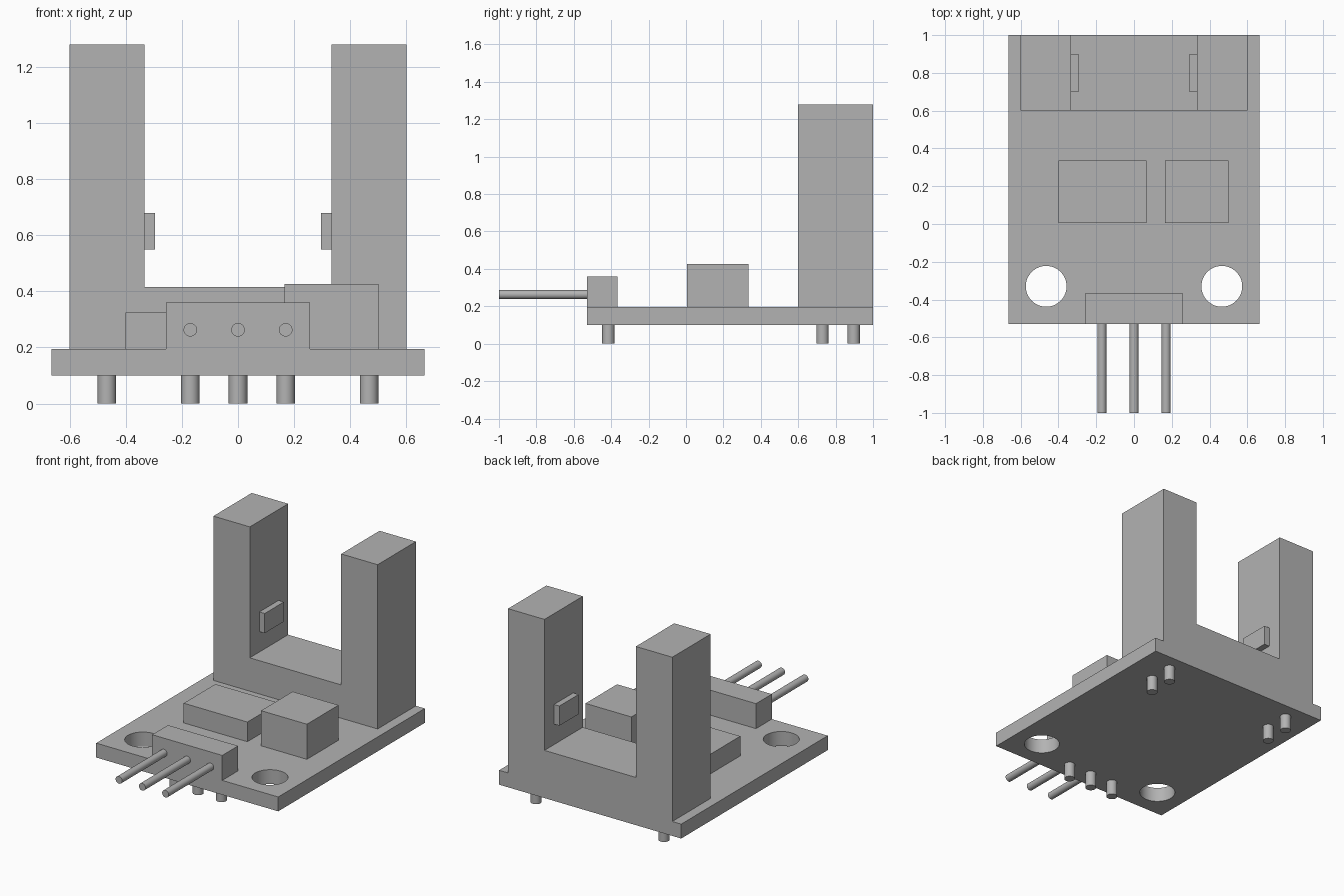
import bpy
import bmesh
from math import pi, radians
from mathutils import Matrix, Vector

cube = bpy.data.objects.get("Cube")
if cube:
    bpy.data.objects.remove(cube, do_unlink=True)

grey = bpy.data.materials.new("plain grey")
grey.use_nodes = True
grey.diffuse_color = (0.45, 0.45, 0.45, 1)
grey.node_tree.nodes["Principled BSDF"].inputs["Base Color"].default_value = (0.45, 0.45, 0.45, 1)


def finish(name, bm):
    bmesh.ops.recalc_face_normals(bm, faces=bm.faces)
    mesh = bpy.data.meshes.new(name)
    bm.to_mesh(mesh)
    bm.free()
    mesh.materials.append(grey)
    obj = bpy.data.objects.new(name, mesh)
    bpy.context.collection.objects.link(obj)
    return obj


def box(name, x, y, z):
    bm = bmesh.new()
    size = Matrix.Diagonal((x[1] - x[0], y[1] - y[0], z[1] - z[0], 1))
    middle = Vector((sum(x) / 2, sum(y) / 2, sum(z) / 2))
    bmesh.ops.create_cube(bm, size=1, matrix=Matrix.Translation(middle) @ size)
    return finish(name, bm)


def rod(name, centre, radius, length, tilt=0, sides=32):
    bm = bmesh.new()
    place = Matrix.Translation(centre) @ Matrix.Rotation(tilt, 4, "X")
    bmesh.ops.create_cone(bm, cap_ends=True, segments=sides, radius1=radius,
                          radius2=radius, depth=length, matrix=place)
    return finish(name, bm)


def smooth(obj):
    bpy.ops.object.select_all(action="DESELECT")
    obj.select_set(True)
    bpy.context.view_layer.objects.active = obj
    bpy.ops.object.shade_smooth_by_angle(angle=radians(30))


BOTTOM, TOP = 0.10, 0.195

# Circuit board with two mounting holes
board = box("circuit_board", (-0.665, 0.665), (-0.53, 1), (BOTTOM, TOP))
for side in (-1, 1):
    cutter = rod("hole_cutter", (side * 0.465, -0.33, 0.15), 0.108, 0.4, sides=64)
    cutter.hide_render = True
    cutter.hide_set(True)
    cut = board.modifiers.new("mounting_hole", "BOOLEAN")
    cut.operation, cut.solver, cut.object = "DIFFERENCE", "EXACT", cutter
    bpy.ops.object.select_all(action="DESELECT")
    bpy.context.view_layer.objects.active = board
    board.select_set(True)
    bpy.ops.object.modifier_apply(modifier=cut.name)
    bpy.data.objects.remove(cutter, do_unlink=True)
smooth(board)

# U-shaped sensor housing, extruded from its front profile
half = [(0.6, TOP), (0.6, 1.28), (0.334, 1.28), (0.334, 0.415)]
profile = half + [(-x, z) for x, z in reversed(half)]
bm = bmesh.new()
face = bm.faces.new([bm.verts.new((x, 0.6, z)) for x, z in profile])
extruded = bmesh.ops.extrude_face_region(bm, geom=[face])["geom"]
bmesh.ops.translate(bm, vec=(0, 0.4, 0),
                    verts=[v for v in extruded if isinstance(v, bmesh.types.BMVert)])
finish("sensor_housing", bm)

# Small windows facing each other across the slot
box("right_window", (-0.334, -0.295), (0.70, 0.90), (0.55, 0.68))
box("left_window", (0.295, 0.334), (0.70, 0.90), (0.55, 0.68))

# Components on the board
box("flat_chip", (-0.40, 0.065), (0.005, 0.335), (TOP, 0.325))
box("tall_component", (0.165, 0.50), (0.005, 0.335), (TOP, 0.427))
box("pin_header", (-0.256, 0.256), (-0.53, -0.365), (TOP, 0.36))

# Header pins and the solder legs below them
for x in (-0.17, 0, 0.17):
    smooth(rod("header_pin", (x, -0.765, 0.263), 0.024, 0.47, tilt=pi / 2))
    smooth(rod("header_leg", (x, -0.415, BOTTOM / 2), 0.033, BOTTOM))

# Sensor solder legs
for x in (-0.467, 0.467):
    for y in (0.73, 0.897):
        smooth(rod("sensor_leg", (x, y, BOTTOM / 2), 0.033, BOTTOM))
